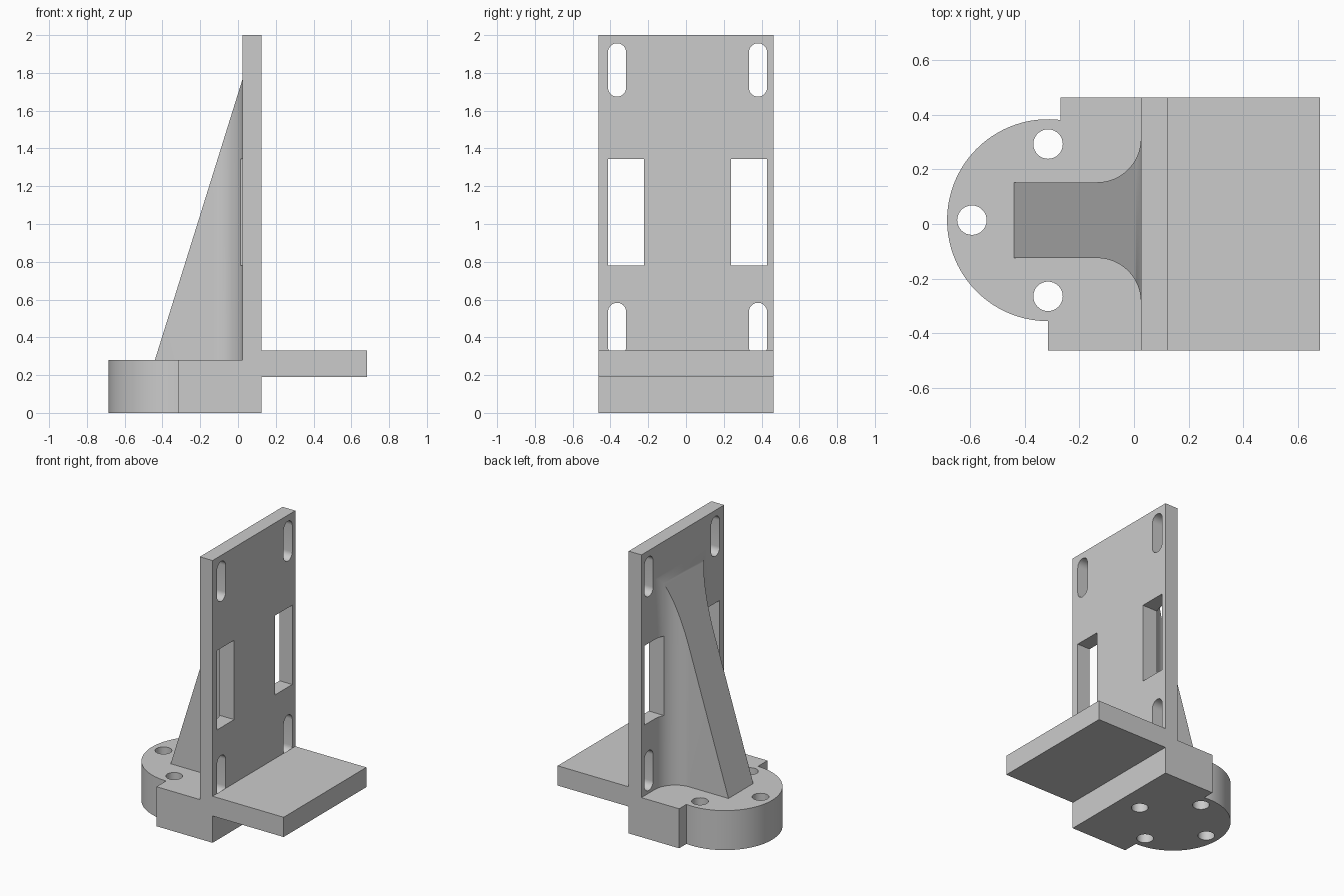
import bpy, bmesh, math
from mathutils import Vector

if "Cube" in bpy.data.objects:
    bpy.data.objects.remove(bpy.data.objects["Cube"])

MID = 0.014          # y of the rib and round foot centre
BACK, FACE = 0.025, 0.125   # x of the two plate surfaces
HALF = 0.463         # half width of the plate

grey = bpy.data.materials.new("plain grey")
grey.diffuse_color = (0.6, 0.6, 0.6, 1)
grey.use_nodes = True
grey.node_tree.nodes["Principled BSDF"].inputs["Base Color"].default_value = grey.diffuse_color


def arc(cx, cy, r, a0, a1, n):
    """Points on an arc, angles in degrees."""
    return [(cx + r * math.cos(math.radians(a0 + (a1 - a0) * i / n)),
             cy + r * math.sin(math.radians(a0 + (a1 - a0) * i / n)))
            for i in range(n + 1)]


def extrude(name, pts, lo, hi, axis="z", slope=None):
    """Prism from a closed outline: (x, y) along z, or (y, z) along x."""
    bm = bmesh.new()
    place = (lambda p: (p[0], p[1], lo)) if axis == "z" else (lambda p: (lo, p[0], p[1]))
    face = bm.faces.new([bm.verts.new(place(p)) for p in pts])
    move = Vector((0, 0, hi - lo)) if axis == "z" else Vector((hi - lo, 0, 0))
    new = bmesh.ops.extrude_face_region(bm, geom=[face])["geom"]
    bmesh.ops.translate(bm, vec=move, verts=[g for g in new if isinstance(g, bmesh.types.BMVert)])
    if slope:  # slice off everything above a sloping plane
        co, no = slope
        bmesh.ops.bisect_plane(bm, geom=bm.verts[:] + bm.edges[:] + bm.faces[:],
                               plane_co=co, plane_no=no, clear_outer=True)
        bmesh.ops.holes_fill(bm, edges=[e for e in bm.edges if e.is_boundary], sides=0)
    bmesh.ops.recalc_face_normals(bm, faces=bm.faces)
    mesh = bpy.data.meshes.new(name)
    bm.to_mesh(mesh)
    bm.free()
    mesh.materials.append(grey)
    obj = bpy.data.objects.new(name, mesh)
    bpy.context.collection.objects.link(obj)
    return obj


def combine(target, other, operation):
    mod = target.modifiers.new(operation, "BOOLEAN")
    mod.operation, mod.object, mod.solver = operation, other, "EXACT"
    bpy.context.view_layer.objects.active = target
    bpy.ops.object.modifier_apply(modifier=mod.name)
    bpy.data.objects.remove(other)


def rect(a0, a1, b0, b1):
    return [(a0, b0), (a1, b0), (a1, b1), (a0, b1)]


# Upright plate
bracket = extrude("mounting_bracket", rect(-HALF, HALF, 0.1, 2.0), BACK, FACE, "x")

# Sloping rib that flares into the plate
half, flare = 0.139, 0.16
side = arc(BACK - flare, MID + half + flare, flare, -90, 0, 24)
upper = [(-0.6, MID + half)] + side + [(0.06, side[-1][1])]
lower = [(x, 2 * MID - y) for x, y in reversed(upper)]
run, rise = BACK + 0.44, 1.77 - 0.28
rib = extrude("rib", upper + lower, 0.2, 1.95, slope=((-0.44, 0, 0.28), (-rise, 0, run)))
combine(bracket, rib, "UNION")

# Slots and windows through the plate
for y in (-0.365, 0.381):
    for z0, z1 in ((0.30, 0.583), (1.674, 1.957)):
        r = 0.048
        outline = arc(y, z1 - r, r, 0, 180, 16) + arc(y, z0 + r, r, 180, 360, 16)
        combine(bracket, extrude("slot", outline, -0.1, 0.2, "x"), "DIFFERENCE")
for y0, y1 in ((-0.413, -0.222), (0.238, 0.429)):
    combine(bracket, extrude("window", rect(y0, y1, 0.781, 1.343), -0.1, 0.2, "x"), "DIFFERENCE")

# Foot with a round end and stepped shoulders
cx, radius = -0.315, 0.37
start = math.degrees(math.acos((-0.27 - cx) / radius))
foot = extrude("foot", [(FACE, -HALF), (FACE, HALF), (-0.27, HALF)]
               + arc(cx, MID, radius, start, 270, 64) + [(cx, -HALF)], 0, 0.28)
combine(bracket, foot, "UNION")

# Shelf
combine(bracket, extrude("shelf", rect(FACE, 0.682, -HALF, HALF), 0.19, 0.33), "UNION")

# Four bolt holes, the inner one ending below the rib
for k in range(4):
    a = math.radians(90 * k)
    x, y = cx + 0.279 * math.cos(a), MID + 0.279 * math.sin(a)
    top = 0.28 if k == 0 else 0.4
    hole = extrude("hole", arc(x, y, 0.054, 0, 360, 32)[:-1], -0.1, top)
    combine(bracket, hole, "DIFFERENCE")

bpy.ops.object.select_all(action="DESELECT")
bracket.select_set(True)
bpy.context.view_layer.objects.active = bracket
bpy.ops.object.shade_smooth_by_angle(angle=math.radians(30))
